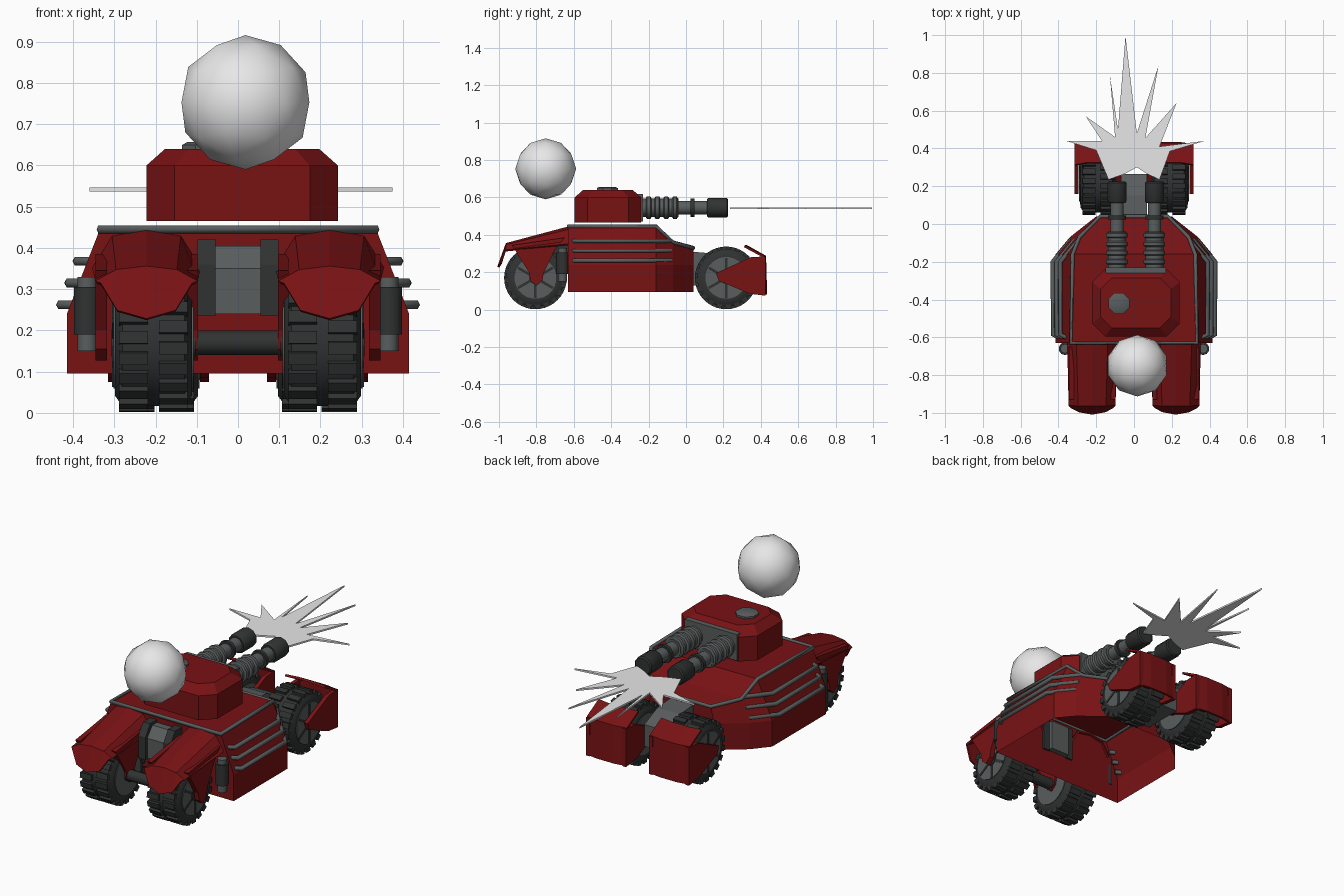
import bpy, bmesh, math
from mathutils import Matrix, Vector

cube = bpy.data.objects.get("Cube")
if cube:
    bpy.data.objects.remove(cube, do_unlink=True)


def material(name, r, g, b):
    m = bpy.data.materials.new(name)
    m.use_nodes = True
    m.diffuse_color = (r, g, b, 1)
    m.node_tree.nodes["Principled BSDF"].inputs["Base Color"].default_value = (r, g, b, 1)
    return m


RED = material("red paint", .19, .006, .007)
GREY = material("grey metal", .1, .11, .11)
DARK = material("dark rubber", .03, .032, .032)
WHITE = material("white", .8, .8, .8)


def link(name, data, mat):
    ob = bpy.data.objects.new(name, data)
    bpy.context.collection.objects.link(ob)
    data.materials.append(mat)
    return ob


def finish(name, bm, mat, smooth=False, thick=0):
    bmesh.ops.recalc_face_normals(bm, faces=bm.faces)
    me = bpy.data.meshes.new(name)
    bm.to_mesh(me)
    bm.free()
    ob = link(name, me, mat)
    if thick:
        ob.modifiers.new("Thickness", "SOLIDIFY").thickness = thick
    if smooth:
        bpy.ops.object.select_all(action="DESELECT")
        ob.select_set(True)
        bpy.context.view_layer.objects.active = ob
        bpy.ops.object.shade_smooth_by_angle(angle=math.radians(40))
    return ob


def loft(name, rings, mat, closed=True, caps=(True, True), smooth=False, thick=0):
    bm = bmesh.new()
    vs = [[bm.verts.new(p) for p in ring] for ring in rings]
    n = len(rings[0])
    for a, b in zip(vs, vs[1:]):
        for i in range(n if closed else n - 1):
            j = (i + 1) % n
            bm.faces.new((a[i], a[j], b[j], b[i]))
    for use, ring in zip(caps, (vs[0], vs[-1])):
        if use and closed:
            bm.faces.new(ring)
    return finish(name, bm, mat, smooth, thick)


def place(axis, t, u, v):
    return {"x": (t, u, v), "y": (u, t, v), "z": (u, v, t)}[axis]


def prism(name, pts, axis, a, b, mat):
    return loft(name, [[place(axis, t, u, v) for u, v in pts] for t in (a, b)], mat)


def lathe(name, profile, n, axis, centre, mat):
    c = Vector(centre)
    turn = [math.tau * (i + .5) / n for i in range(n)]
    rings = [[c + Vector(place(axis, t, r * math.cos(a), r * math.sin(a))) for a in turn]
             for t, r in profile]
    return loft(name, rings, mat, smooth=True)


def boxes(name, matrices, mat):
    bm = bmesh.new()
    for m in matrices:
        bmesh.ops.create_cube(bm, size=1, matrix=m)
    return finish(name, bm, mat)


def box_matrix(centre, size):
    return Matrix.Translation(centre) @ Matrix.Diagonal((*size, 1))


def tube(name, pts, r, mat, cyclic=False):
    cu = bpy.data.curves.new(name, "CURVE")
    cu.dimensions = "3D"
    cu.bevel_depth, cu.bevel_resolution, cu.use_fill_caps = r, 1, True
    sp = cu.splines.new("POLY")
    sp.points.add(len(pts) - 1)
    for p, co in zip(sp.points, pts):
        p.co = (*co, 1)
    sp.use_cyclic_u = cyclic
    return link(name, cu, mat)


# Hull: open-bottomed shell, stations are y, half width, deck half width, deck height
stations = [(-.63, .415, .335, .445), (-.16, .415, .325, .445),
            (-.07, .34, .29, .36), (.04, .2, .18, .33)]
rings = [[(-w, y, .095), (-w, y, .24), (-t, y, z), (t, y, z), (w, y, .24), (w, y, .095)]
         for y, w, t, z in stations]
hull = loft("hull", rings, RED)
bm = bmesh.new()
bm.from_mesh(hull.data)
floor = [f for f in bm.faces if all(v.co.z < .1 for v in f.verts)]
bmesh.ops.delete(bm, geom=floor, context="FACES_ONLY")
bm.to_mesh(hull.data)
bm.free()

# Trim around the deck edge
edge = [(t, y, z) for y, w, t, z in stations]
tube("deck_trim", edge + [(-x, y, z) for x, y, z in reversed(edge)], .011, GREY, True)


# Turret: chamfered octagon with sloped shoulders
def octagon(inset, z):
    w, f, b, c = .232 - inset, -.595 + inset, -.24 - inset, .068 - inset * .2
    return [(x + .01, y, z) for x, y in ((-w, f + c), (-w + c, f), (w - c, f), (w, f + c),
                                         (w, b - c), (w - c, b), (c - w, b), (-w, b - c))]


loft("turret", [octagon(0, .465), octagon(0, .6), octagon(.045, .64)], RED)
boxes("gun_mantlet", [box_matrix((.01, -.245, .545), (.32, .03, .145))], GREY)
lathe("turret_hatch", [(.635, .06), (.65, .06), (.657, .045)], 8, "z", (-.08, -.42, 0), GREY)

# Twin guns
for side, gx in (("left", .108), ("right", -.09)):
    at = (gx, 0, .545)
    lathe(side + "_gun_jacket", [(-.25, .05), (-.04, .05)], 10, "y", at, GREY)
    for i in range(4):
        y = -.215 + i * .047
        lathe(side + "_jacket_rib", [(y, .052), (y + .006, .06), (y + .024, .06), (y + .03, .052)],
              10, "y", at, GREY)
    lathe(side + "_gun_barrel", [(-.05, .037), (.13, .037)], 10, "y", at, GREY)
    lathe(side + "_barrel_ring", [(.025, .05), (.045, .05)], 10, "y", at, DARK)
    lathe(side + "_muzzle", [(.112, .046), (.12, .053), (.218, .053), (.225, .046)],
          10, "y", at, DARK)

# Muzzle flash: flat spiky star
star = [(-.135, .235), (-.2, .39), (-.36, .44), (-.17, .44), (-.255, .57), (-.1, .46),
        (-.128, .79), (-.085, .5), (-.045, .995), (.015, .48), (.13, .84), (.06, .455),
        (.225, .64), (.135, .41), (.375, .44), (.19, .385), (.135, .235),
        (.07, .265), (.015, .3), (-.05, .265)]
prism("muzzle_flash", star, "z", .537, .546, WHITE)

# Floating ball
bm = bmesh.new()
bmesh.ops.create_icosphere(bm, subdivisions=2, radius=.163)
bmesh.ops.translate(bm, verts=bm.verts, vec=(.018, -.75, .753))
finish("ball", bm, WHITE, True)


# Wheels: tyre, tread blocks, hub and spokes
def wheel(name, x, y, s):
    c = (x, y, .17)
    lathe(name + "_tyre", [(-.093, .11), (-.093, .13), (-.075, .155), (.075, .155),
                           (.093, .13), (.093, .11)], 24, "x", c, DARK)
    blocks, spokes = [], []
    for i in range(20):
        for row in (-1, 1):
            spin = Matrix.Rotation(math.tau * (i + row * .25) / 20, 4, "X")
            blocks.append(Matrix.Translation(c) @ spin
                          @ box_matrix((row * .048, 0, .155), (.07, .03, .024)))
    boxes(name + "_tread", blocks, DARK)
    lathe(name + "_hub", [(-.097, .112), (.097, .112)], 24, "x", c, GREY)
    lathe(name + "_hub_cap", [(-.102, .035), (.102, .035)], 12, "x", c, DARK)
    for i in range(6):
        spin = Matrix.Rotation(math.tau * i / 6, 4, "X")
        spokes.append(Matrix.Translation(c) @ spin
                      @ box_matrix((s * .096, 0, .065), (.008, .014, .085)))
    boxes(name + "_spokes", spokes, DARK)


front_flap = [(-.93, .345), (-.65, .385), (-.7, .32), (-.76, .2), (-.768, .155), (-.8, .127),
              (-.832, .155), (-.84, .2)]
rear_flap = [(.16, .195), (.175, .155), (.34, .085), (.425, .075), (.425, .285), (.345, .28)]
for side, s in (("left", 1), ("right", -1)):
    wheel(side + "_front_wheel", s * .205, -.805, s)
    wheel(side + "_rear_wheel", s * .19, .215, s)

    # Front fender: folded roof, drooping lip and two flaps holding the hub
    cx = s * .222
    roof = [(-.62, .435, (.123, .09, .078, .015)), (-.955, .347, (.118, .035, .07, .008))]
    folds = [[(cx + k * a, y, z - d) for k, a, d in
              ((-1, w, dw), (-1, m, dm), (0, 0, 0), (1, m, dm), (1, w, dw))]
             for y, z, (w, dw, m, dm) in roof]
    lip = [(cx + x, y, z) for x, y, z in ((-.11, -.965, .31), (-.07, -.985, .245),
                                          (0, -.998, .225), (.07, -.985, .245), (.11, -.965, .31))]
    loft(side + "_front_fender", folds + [lip], RED, closed=False, thick=.012)
    for inner, outer in ((.097, .122), (.318, .345)):
        prism(side + "_front_flap", front_flap, "x", s * inner, s * outer, RED)

    # Rear fender: bent mudguard with bowed back plate and side flaps
    guard = [[(s * x, y + bow, z) for x, bow in ((.07, -.005), (.14, .006), (.245, .006), (.315, -.005))]
             for y, z in ((.32, .345), (.422, .288), (.428, .08))]
    loft(side + "_rear_fender", guard, RED, closed=False, thick=.012)
    for inner, outer in ((.07, .092), (.293, .315)):
        prism(side + "_rear_flap", rear_flap, "x", s * inner, s * outer, RED)

    # Side rails that bend back into the hull
    for w, z in ((.39, .368), (.41, .315), (.43, .262)):
        path = [(w - .05, -.61), (w, -.585), (w, -.2), (w - .1, -.08)]
        tube(side + "_side_rail", [(s * x, y, z) for x, y in path], .012, GREY)

    # Canister on the hull front and post beside the engine block
    lathe(side + "_canister", [(.19, .034), (.305, .034)], 10, "z", (s * .365, -.66, 0), DARK)
    lathe(side + "_canister_core", [(.15, .025), (.33, .025)], 10, "z", (s * .365, -.66, 0), GREY)
    post = [(-.62, .42), (-.69, .42), (-.73, .36), (-.73, .235), (-.62, .235)]
    prism(side + "_front_post", post, "x", s * .055, s * .098, DARK)

# Engine block, axles and rear gearbox
nose = [(-.6, .405), (-.67, .405), (-.715, .35), (-.715, .24), (-.6, .24)]
prism("engine_block", nose, "x", -.055, .06, GREY)
gearbox = [(.03, .31), (.15, .3), (.265, .25), (.265, .13), (.03, .13)]
prism("rear_gearbox", gearbox, "x", -.07, .07, GREY)
for name, y in (("front_axle", -.805), ("rear_axle", .215)):
    lathe(name, [(-.2, .03), (.2, .03)], 10, "x", (0, y, .17), DARK)
